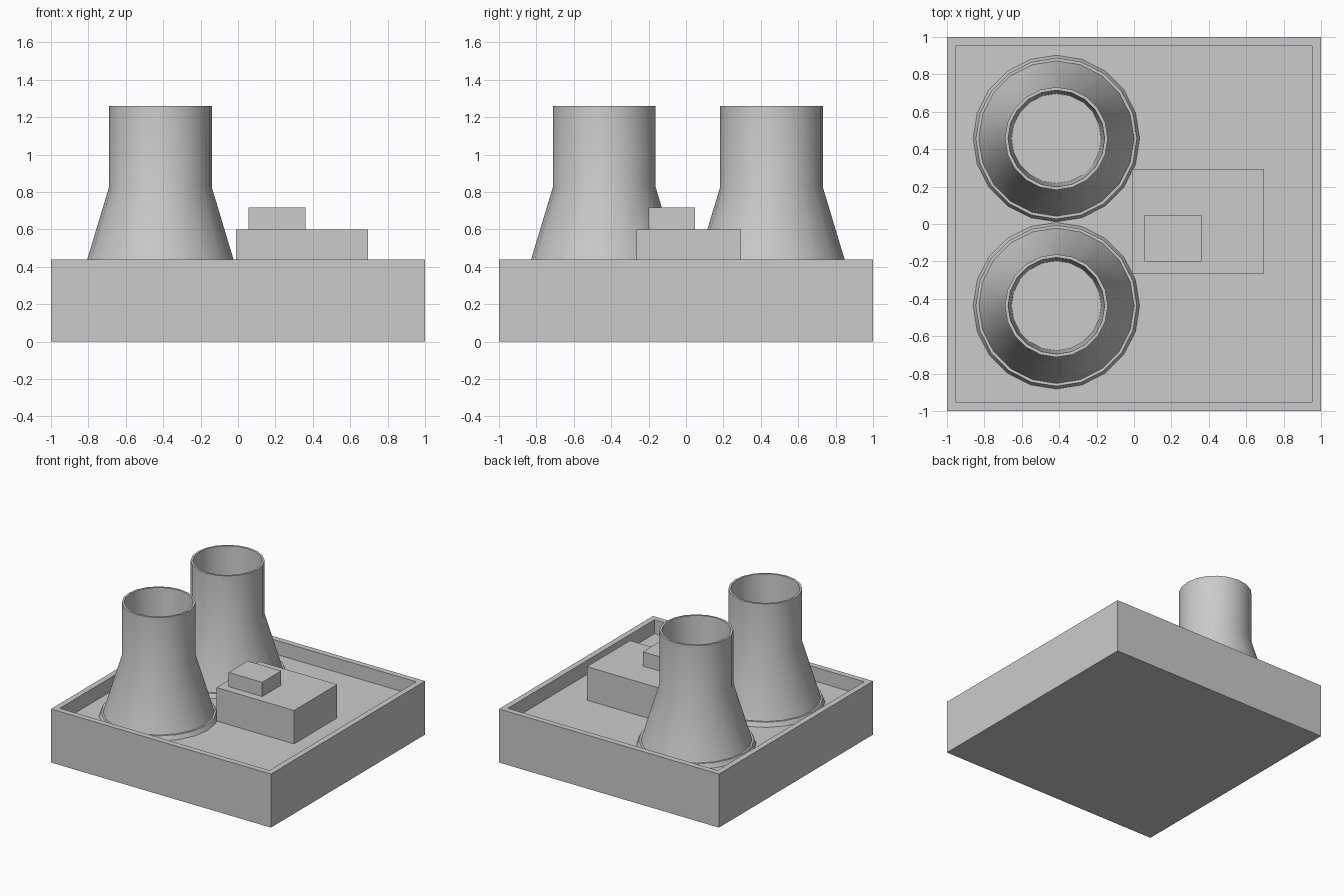
import bpy, bmesh, math

if "Cube" in bpy.data.objects:
    bpy.data.objects.remove(bpy.data.objects["Cube"])

FLOOR = 0.325
SIDES = 20


def finish(bm, name):
    bmesh.ops.recalc_face_normals(bm, faces=bm.faces[:])
    mesh = bpy.data.meshes.new(name)
    bm.to_mesh(mesh)
    bm.free()
    obj = bpy.data.objects.new(name, mesh)
    bpy.context.collection.objects.link(obj)
    return obj


def box(name, lo, hi):
    bm = bmesh.new()
    bmesh.ops.create_cube(bm, size=1)
    for v in bm.verts:
        for i in range(3):
            v.co[i] = lo[i] if v.co[i] < 0 else hi[i]
    return finish(bm, name)


# Tray base: slab with a recessed top
def tray(name, rim):
    bm = bmesh.new()
    bmesh.ops.create_cube(bm, size=1)
    for v in bm.verts:
        v.co = (v.co.x * 2, v.co.y * 2, 0.44 if v.co.z > 0 else 0)
    bm.normal_update()
    top = max(bm.faces, key=lambda f: f.normal.z)
    bmesh.ops.inset_region(bm, faces=[top], thickness=rim)
    floor = bmesh.ops.extrude_face_region(bm, geom=[top])["geom"]
    bmesh.ops.translate(bm, vec=(0, 0, FLOOR - 0.44),
                        verts=[g for g in floor if isinstance(g, bmesh.types.BMVert)])
    if top.is_valid:
        bm.faces.remove(top)
    return finish(bm, name)


# Cooling tower: lathed profile with a foot ring and a hollow top
def tower(name, x, y):
    profile = [(0.445, FLOOR), (0.43, 0.36), (0.415, 0.36), (0.275, 0.825),
               (0.275, 1.26), (0.258, 1.26), (0.24, 0.85)]
    bm = bmesh.new()
    rings = [[bm.verts.new((x + r * math.cos(a), y + r * math.sin(a), z))
              for a in (2 * math.pi * i / SIDES for i in range(SIDES))]
             for r, z in profile]
    for a, b in zip(rings, rings[1:]):
        for i in range(SIDES):
            j = (i + 1) % SIDES
            bm.faces.new((a[i], a[j], b[j], b[i]))
    bm.faces.new(rings[0][::-1])
    bm.faces.new(rings[-1])
    obj = finish(bm, name)
    bpy.ops.object.select_all(action='DESELECT')
    obj.select_set(True)
    bpy.context.view_layer.objects.active = obj
    bpy.ops.object.shade_smooth_by_angle(angle=math.radians(30))
    return obj


tray("tray_base", 0.067)
tower("cooling_tower_back", -0.415, 0.457)
tower("cooling_tower_front", -0.415, -0.437)

# Plant building and its roof block
box("plant_building", (-0.01, -0.265, FLOOR), (0.695, 0.295, 0.60))
box("roof_block", (0.055, -0.20, 0.60), (0.36, 0.047, 0.717))
